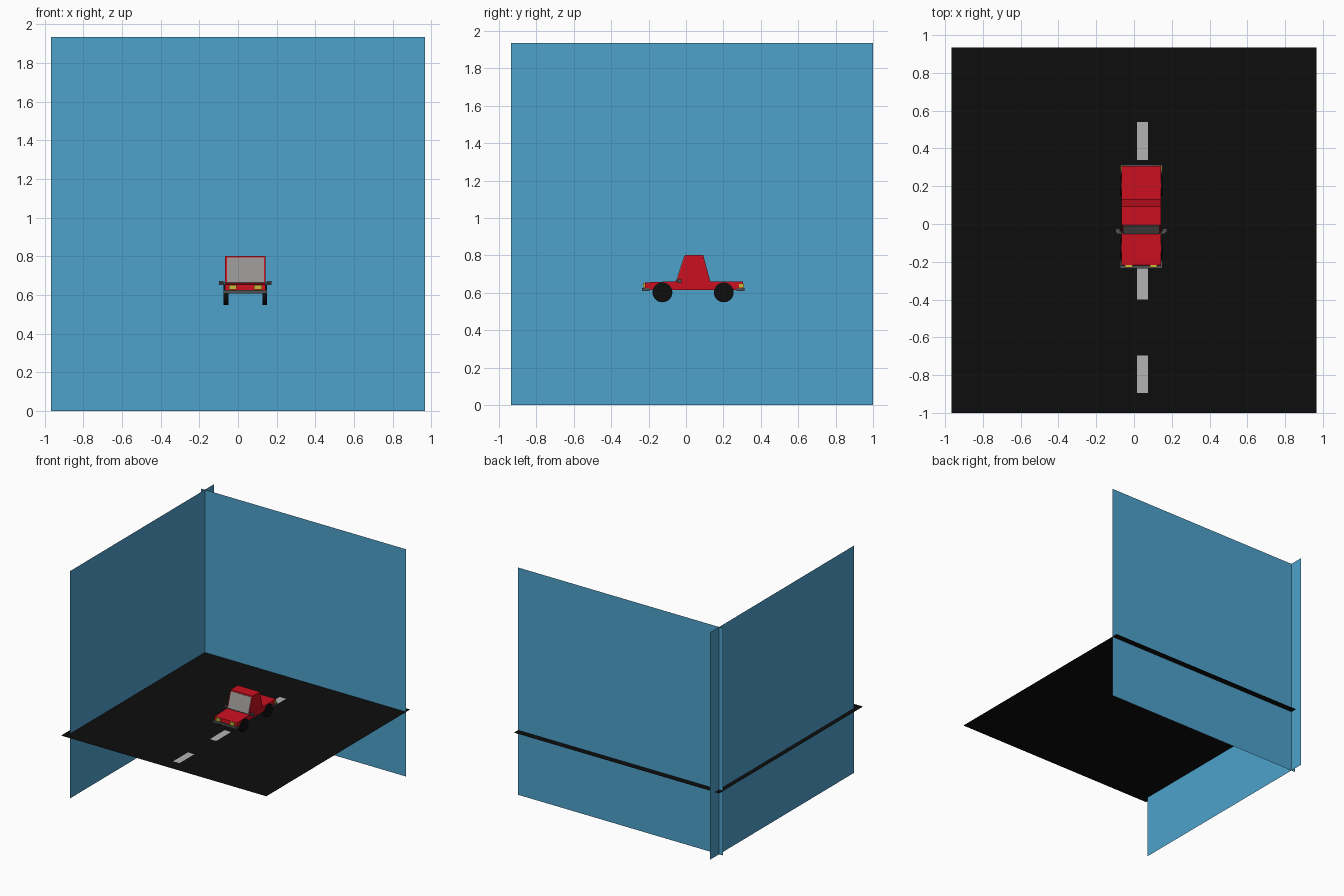
import bpy, bmesh
from math import radians
from mathutils import Vector

if "Cube" in bpy.data.objects:
    bpy.data.objects.remove(bpy.data.objects["Cube"])

CX = 0.038      # car centre line
FLOOR = 0.55    # road height
HALF = 0.967    # half side of each backdrop sheet


def material(name, rgb):
    m = bpy.data.materials.new(name)
    m.diffuse_color = (*rgb, 1)
    m.use_nodes = True
    m.node_tree.nodes["Principled BSDF"].inputs["Base Color"].default_value = m.diffuse_color
    return m


BLUE = material("sky_blue", (0.075, 0.36, 0.6))
BLACK = material("black", (0.004, 0.004, 0.004))
RED = material("red", (0.6, 0.005, 0.014))
YELLOW = material("yellow", (0.6, 0.5, 0.04))
DARK = material("dark_grey", (0.08, 0.08, 0.08))
GLASS = material("glass_grey", (0.3, 0.29, 0.28))
PAINT = material("road_paint", (0.45, 0.45, 0.45))


def finish(name, bm, mat):
    bmesh.ops.recalc_face_normals(bm, faces=bm.faces)
    me = bpy.data.meshes.new(name)
    bm.to_mesh(me)
    bm.free()
    me.materials.append(mat)
    ob = bpy.data.objects.new(name, me)
    bpy.context.collection.objects.link(ob)
    return ob


def sheet(name, mat, corners):
    bm = bmesh.new()
    bm.faces.new([bm.verts.new(c) for c in corners])
    return finish(name, bm, mat)


def box(name, mat, x, y, z):
    bm = bmesh.new()
    bmesh.ops.create_cube(bm, size=1)
    for v in bm.verts:
        v.co = Vector([(a + b) / 2 + c * (b - a) for (a, b), c in zip((x, y, z), v.co)])
    return finish(name, bm, mat)


def side_profile(name, mat, pts, half):
    # extrude a (y, z) outline across the car
    bm = bmesh.new()
    f = bm.faces.new([bm.verts.new((CX - half, y, z)) for y, z in pts])
    ext = bmesh.ops.extrude_face_region(bm, geom=[f])
    for v in ext["geom"]:
        if isinstance(v, bmesh.types.BMVert):
            v.co.x += 2 * half
    return finish(name, bm, mat)


# backdrop sheets: road, back wall, left wall
sheet("road", BLACK, [(-HALF, -1, FLOOR), (HALF, -1, FLOOR),
                      (HALF, 0.935, FLOOR), (-HALF, 0.935, FLOOR)])
sheet("back_wall", BLUE, [(-HALF, 0.88, 0), (HALF, 0.88, 0),
                          (HALF, 0.88, 1.935), (-HALF, 0.88, 1.935)])
sheet("left_wall", BLUE, [(-0.928, -0.935, 0), (-0.928, 1, 0),
                          (-0.928, 1, 1.935), (-0.928, -0.935, 1.935)])

# lane dashes
for y in (-0.795, -0.30, 0.44):
    z = FLOOR + 0.003
    sheet("lane_dash", PAINT, [(0.015, y - 0.1, z), (0.075, y - 0.1, z),
                               (0.075, y + 0.1, z), (0.015, y + 0.1, z)])

# body and cabin
side_profile("body", RED, [(-0.222, 0.614), (0.306, 0.614), (0.306, 0.66),
                           (-0.045, 0.662), (-0.218, 0.655)], 0.105)
side_profile("cabin", RED, [(-0.052, 0.655), (0.131, 0.655),
                            (0.092, 0.802), (-0.005, 0.802)], 0.104)
# windscreen laid on the sloped front
side_profile("windscreen", GLASS, [(-0.054, 0.663), (-0.046, 0.663),
                                   (-0.005, 0.793), (-0.0115, 0.793)], 0.096)

# bumpers
box("front_bumper", DARK, (CX - 0.112, CX + 0.112), (-0.236, -0.195), (0.608, 0.626))
box("rear_bumper", DARK, (CX - 0.112, CX + 0.112), (0.27, 0.314), (0.608, 0.626))

# mirror bar along the windscreen foot
box("mirror_bar", DARK, (CX - 0.13, CX + 0.13), (-0.054, -0.036), (0.66, 0.667))

for s in (-1, 1):
    def span(a, b):
        return sorted((CX + s * a, CX + s * b))
    # lamps and mirrors
    box("headlight", YELLOW, span(0.046, 0.085), (-0.23, -0.21), (0.628, 0.653))
    box("rear_marker", YELLOW, span(0.09, 0.109), (0.283, 0.309), (0.629, 0.647))
    box("mirror", DARK, span(0.112, 0.136), (-0.046, -0.024), (0.653, 0.673))
    # wheels
    for y in (-0.126, 0.202):
        bpy.ops.mesh.primitive_cylinder_add(vertices=32, radius=0.053, depth=0.024,
                                            location=(CX + s * 0.1, y, FLOOR + 0.052),
                                            rotation=(0, radians(90), 0))
        wheel = bpy.context.object
        wheel.name = "wheel"
        wheel.data.materials.append(BLACK)
        bpy.ops.object.shade_smooth_by_angle()
